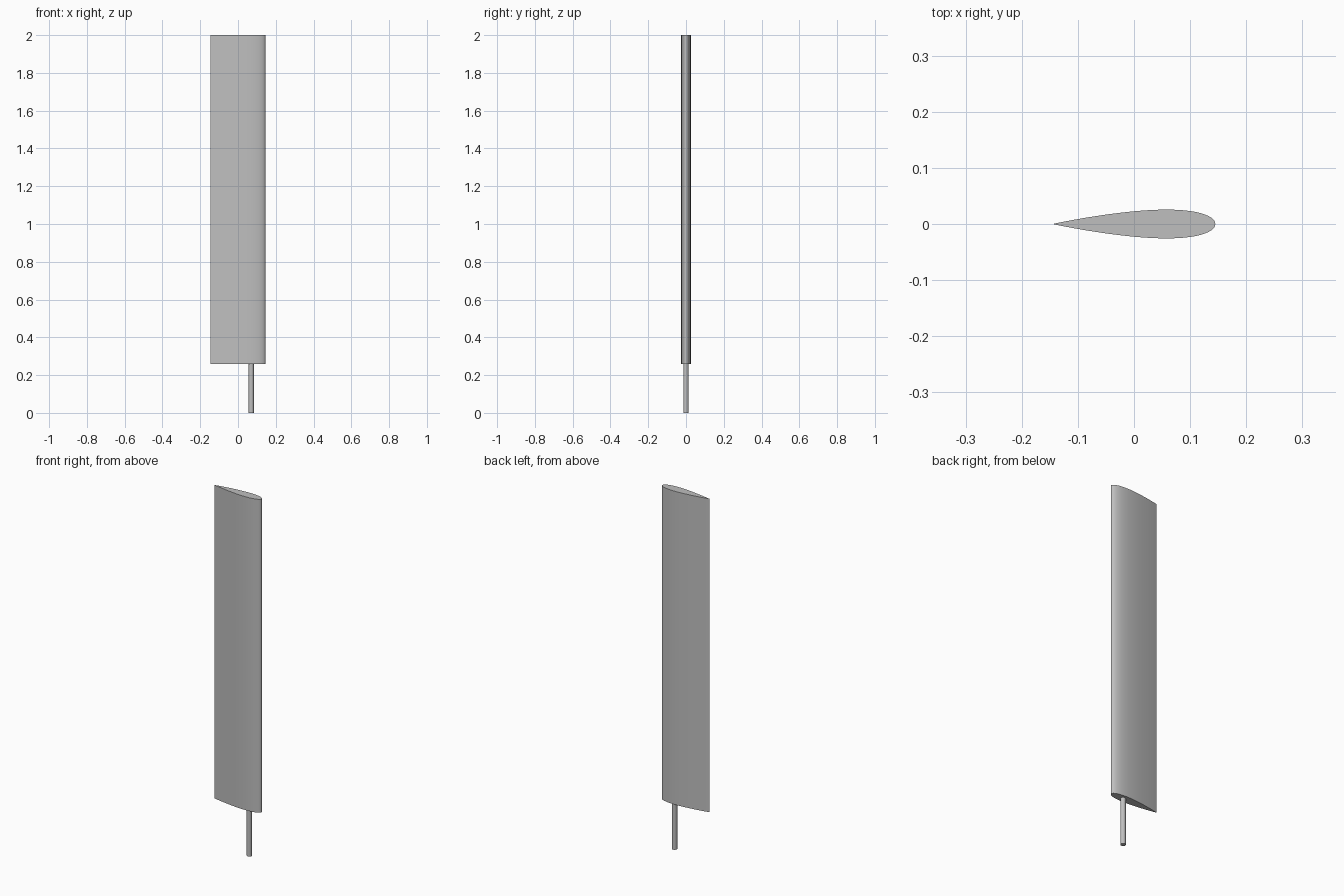
import bpy, bmesh, math

cube = bpy.data.objects.get("Cube")
if cube:
    bpy.data.objects.remove(cube, do_unlink=True)

CHORD, THICKNESS = 0.29, 0.177
BLADE_BOTTOM, BLADE_TOP = 0.26, 2.0
SHAFT_X, SHAFT_RADIUS = 0.07, 0.0135

grey = bpy.data.materials.new("light grey")
grey.use_nodes = True
colour = (0.52, 0.52, 0.52, 1)
grey.diffuse_color = colour
grey.node_tree.nodes["Principled BSDF"].inputs["Base Color"].default_value = colour


def half_width(t):
    """Half thickness of a symmetric foil, t from nose (0) to tail (1)."""
    return 5 * THICKNESS * CHORD * (0.2969 * math.sqrt(t) - 0.126 * t
                                    - 0.3516 * t**2 + 0.2843 * t**3 - 0.1036 * t**4)


def extrude_outline(name, outline, bottom, top):
    """Capped prism from a closed outline, smooth round its sides."""
    bm = bmesh.new()
    base = bm.faces.new([bm.verts.new((x, y, bottom)) for x, y in outline])
    ring = bmesh.ops.extrude_face_region(bm, geom=[base], use_keep_orig=True)["geom"]
    moved = [v for v in ring if isinstance(v, bmesh.types.BMVert)]
    bmesh.ops.translate(bm, verts=moved, vec=(0, 0, top - bottom))
    bmesh.ops.recalc_face_normals(bm, faces=bm.faces)
    mesh = bpy.data.meshes.new(name)
    bm.to_mesh(mesh)
    bm.free()
    mesh.materials.append(grey)
    obj = bpy.data.objects.new(name, mesh)
    bpy.context.collection.objects.link(obj)
    bpy.ops.object.select_all(action='DESELECT')
    obj.select_set(True)
    bpy.context.view_layer.objects.active = obj
    bpy.ops.object.shade_smooth_by_angle(angle=math.radians(30))
    return obj


# Foil blade: rounded nose at +x, sharp tail at -x
STEPS = 40
stations = [(1 - math.cos(math.pi * i / STEPS)) / 2 for i in range(STEPS + 1)]
upper = [(CHORD / 2 - t * CHORD, half_width(t)) for t in stations]
upper[-1] = (-CHORD / 2, 0)
lower = [(x, -y) for x, y in upper[-2:0:-1]]
extrude_outline("foil_blade", upper + lower, BLADE_BOTTOM, BLADE_TOP)

# Round pivot shaft below the blade
SIDES = 32
circle = [(SHAFT_X + SHAFT_RADIUS * math.cos(2 * math.pi * i / SIDES),
           SHAFT_RADIUS * math.sin(2 * math.pi * i / SIDES)) for i in range(SIDES)]
extrude_outline("pivot_shaft", circle, 0, BLADE_BOTTOM)
